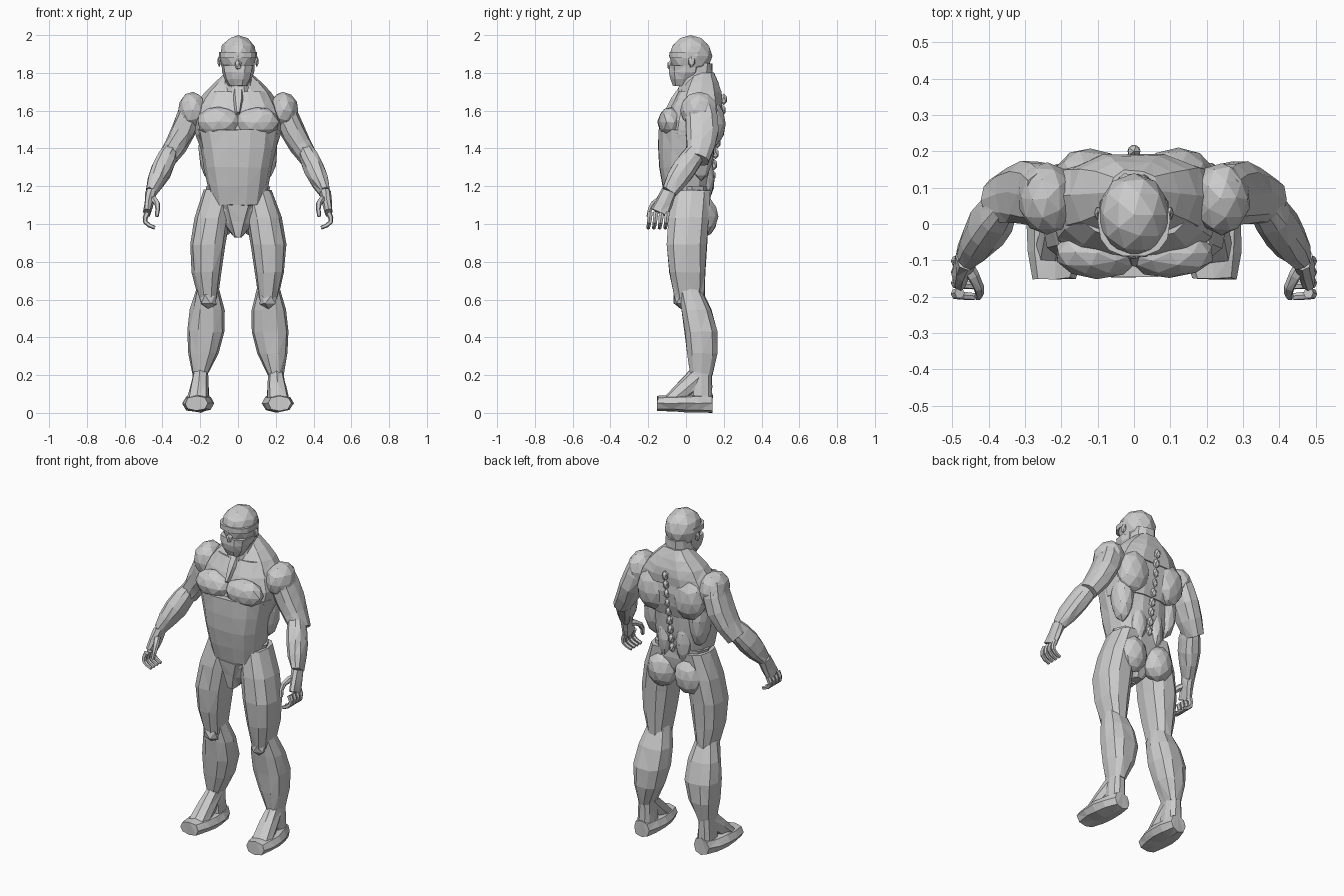
import bpy, bmesh, math, random
from mathutils import Vector

random.seed(4)
cube = bpy.data.objects.get("Cube")
if cube:
    bpy.data.objects.remove(cube, do_unlink=True)

ACROSS, UP, FORWARD = Vector((1, 0, 0)), Vector((0, 0, 1)), Vector((0, -1, 0))
NONE = Vector((0, 0, 0))


def finish(name, bm, side, rough):
    """Mirror if needed, roughen, triangulate into flat facets and link."""
    for vert in bm.verts:
        vert.co += Vector([random.uniform(-rough, rough) for axis in vert.co])
        vert.co.x *= side
    bmesh.ops.triangulate(bm, faces=bm.faces[:])
    bmesh.ops.recalc_face_normals(bm, faces=bm.faces[:])
    mesh = bpy.data.meshes.new(name)
    bm.to_mesh(mesh)
    bm.free()
    obj = bpy.data.objects.new(name, mesh)
    bpy.context.collection.objects.link(obj)


def limb(name, start, end, start_size, end_size, bulge=(0, 0), bow=NONE,
         axis=None, side=1, sides=10, steps=4, rough=.003):
    """Tapered tube that swells and bows towards its middle."""
    start, end, bow = Vector(start), Vector(end), Vector(bow)
    bm = bmesh.new()
    loops = []
    for step in range(steps + 1):
        t = step / steps
        swell = math.sin(math.pi * t)
        centre = start.lerp(end, t) + bow * swell
        slope = end - start + bow * math.pi * math.cos(math.pi * t)
        tangent = (axis or slope).normalized()
        wide = (ACROSS - tangent * ACROSS.dot(tangent)).normalized()
        deep = tangent.cross(wide)
        width, depth = (a + (b - a) * t + swell * extra
                        for a, b, extra in zip(start_size, end_size, bulge))
        loop = []
        for corner in range(sides):
            angle = math.tau * corner / sides
            c, s = (math.copysign(abs(f) ** .8, f) for f in (math.cos(angle), math.sin(angle)))
            loop.append(bm.verts.new(centre + wide * c * width + deep * s * depth))
        loops.append(loop)
    for lower, upper in zip(loops, loops[1:]):
        for corner in range(sides):
            following = (corner + 1) % sides
            bm.faces.new((lower[corner], lower[following], upper[following], upper[corner]))
    bm.faces.new(loops[0])
    bm.faces.new(loops[-1])
    finish(name, bm, side, rough)


def muscle(name, centre, size, side=1, detail=2, rough=.003):
    """Faceted oval mass."""
    bm = bmesh.new()
    bmesh.ops.create_icosphere(bm, subdivisions=detail, radius=1)
    bmesh.ops.scale(bm, vec=size, verts=bm.verts)
    bmesh.ops.translate(bm, vec=centre, verts=bm.verts)
    finish(name, bm, side, rough)


# Torso, pelvis, collar and neck
limb("abdomen", (0, 0, 1.1), (0, 0, 1.5), start_size=(.14, .1), end_size=(.22, .15),
     bulge=(0, .02), axis=UP, sides=14)
limb("chest", (0, .02, 1.4), (0, .06, 1.7), start_size=(.2, .14), end_size=(.16, .1),
     bulge=(.05, .03), axis=UP, sides=14)
limb("pelvis", (0, 0, .94), (0, .03, 1.2), start_size=(.03, .05), end_size=(.17, .1),
     bulge=(.03, .03), axis=UP)
limb("groin_guard", (0, -.04, .93), (0, -.05, 1.1), start_size=(.02, .04),
     end_size=(.1, .06), axis=UP, sides=6, steps=2)
limb("trapezius", (0, .07, 1.6), (0, .09, 1.8), start_size=(.24, .12), end_size=(.07, .06),
     bulge=(.02, .02), axis=UP)
limb("neck", (0, .04, 1.6), (0, .06, 1.85), start_size=(.09, .1), end_size=(.07, .08), axis=UP)
limb("throat_clasp", (0, -.1, 1.58), (0, 0, 1.73), start_size=(.01, .02),
     end_size=(.03, .03), bulge=(.01, .01), sides=6, steps=2)

# Head with brow, jaw guard and nose
muscle("cranium", (0, .025, 1.89), (.1, .115, .11), rough=0)
limb("jaw_guard", (0, -.02, 1.73), (0, 0, 1.84), start_size=(.05, .05), end_size=(.09, .09),
     bulge=(.01, .01), axis=UP, steps=3)
limb("brow_band", (0, .01, 1.88), (0, .01, 1.91), start_size=(.1, .1), end_size=(.1, .1),
     axis=UP, sides=14, steps=1, rough=0)
muscle("nose", (0, -.08, 1.84), (.02, .02, .03), detail=1, rough=0)

# Raised spine segments
spine_base, spine_top = Vector((0, .13, 1.2)), Vector((0, .2, 1.66))
segments = 9
for i in range(segments):
    muscle(f"spine_segment_{i + 1}", spine_base.lerp(spine_top, i / (segments - 1)),
           (.02, .02, .03), detail=1, rough=0)

# Joint landmarks on the left side
shoulder, elbow = Vector((.24, .07, 1.64)), Vector((.38, .06, 1.34))
wrist, knuckles = Vector((.46, -.09, 1.17)), Vector((.48, -.14, 1.06))
hip, knee = Vector((.1, .03, 1.18)), Vector((.16, .02, .6))
ankle, heel, toes = Vector((.2, .08, .2)), Vector((.2, .14, .05)), Vector((.22, -.15, .05))

for label, side in (("left", 1), ("right", -1)):
    # Chest, back and shoulder masses
    muscle(label + "_pectoral", (.1, -.08, 1.54), (.12, .07, .08), side)
    muscle(label + "_shoulder_blade", (.12, .13, 1.53), (.1, .08, .13), side)
    muscle(label + "_flank", (.15, .08, 1.4), (.06, .07, .17), side)
    muscle(label + "_lower_back", (.06, .1, 1.24), (.05, .05, .13), side)
    muscle(label + "_shoulder", (.24, .07, 1.6), (.08, .1, .1), side)
    muscle(label + "_ear", (.1, .03, 1.86), (.01, .02, .03), side, detail=1, rough=0)

    # Arm
    limb(label + "_upper_arm", shoulder, elbow, start_size=(.06, .08), end_size=(.05, .06),
         bulge=(.01, .02), bow=(-.02, .02, 0), side=side)
    limb(label + "_forearm", elbow.lerp(shoulder, .2), wrist, start_size=(.04, .05),
         end_size=(.03, .04), bulge=(.02, .02), side=side)

    # Hand with curled fingers
    limb(label + "_palm", wrist, knuckles, start_size=(.03, .04), end_size=(.02, .05),
         side=side, sides=8, steps=2)
    for finger in range(4):
        base = knuckles + FORWARD * (.05 - finger * .03)
        tip = base + Vector((-.04, -.01, -.08))
        limb(f"{label}_finger_{finger + 1}", base, tip, start_size=(.015, .015),
             end_size=(.01, .01), bow=(.03, 0, -.01), side=side, sides=6, rough=0)
    limb(label + "_thumb", wrist.lerp(knuckles, .3), (.43, -.2, 1.04), start_size=(.02, .02),
         end_size=(.01, .01), bow=(-.02, -.02, .02), side=side, sides=6, rough=0)

    # Leg
    limb(label + "_thigh", hip, knee, start_size=(.08, .1), end_size=(.05, .08),
         bulge=(.03, .02), bow=(.03, -.02, 0), axis=UP, side=side)
    muscle(label + "_buttock", (.09, .09, 1.04), (.09, .08, .11), side)
    muscle(label + "_kneecap", knee + FORWARD * .05, (.05, .04, .05), side, detail=1)
    limb(label + "_lower_leg", knee + UP * .06, ankle, start_size=(.06, .06),
         end_size=(.04, .06), bulge=(.05, .03), bow=(-.01, .03, 0), axis=UP, side=side)
    limb(label + "_ankle", ankle + UP * .04, heel + FORWARD * .06, start_size=(.04, .06),
         end_size=(.05, .06), axis=UP, side=side, steps=2)

    # Foot
    limb(label + "_foot", heel, toes, start_size=(.05, .05), end_size=(.06, .04),
         bulge=(.03, 0), axis=FORWARD, side=side, sides=8)
    limb(label + "_instep", ankle, toes.lerp(heel, .2), start_size=(.04, .06),
         end_size=(.06, .04), side=side, sides=8, steps=2)
